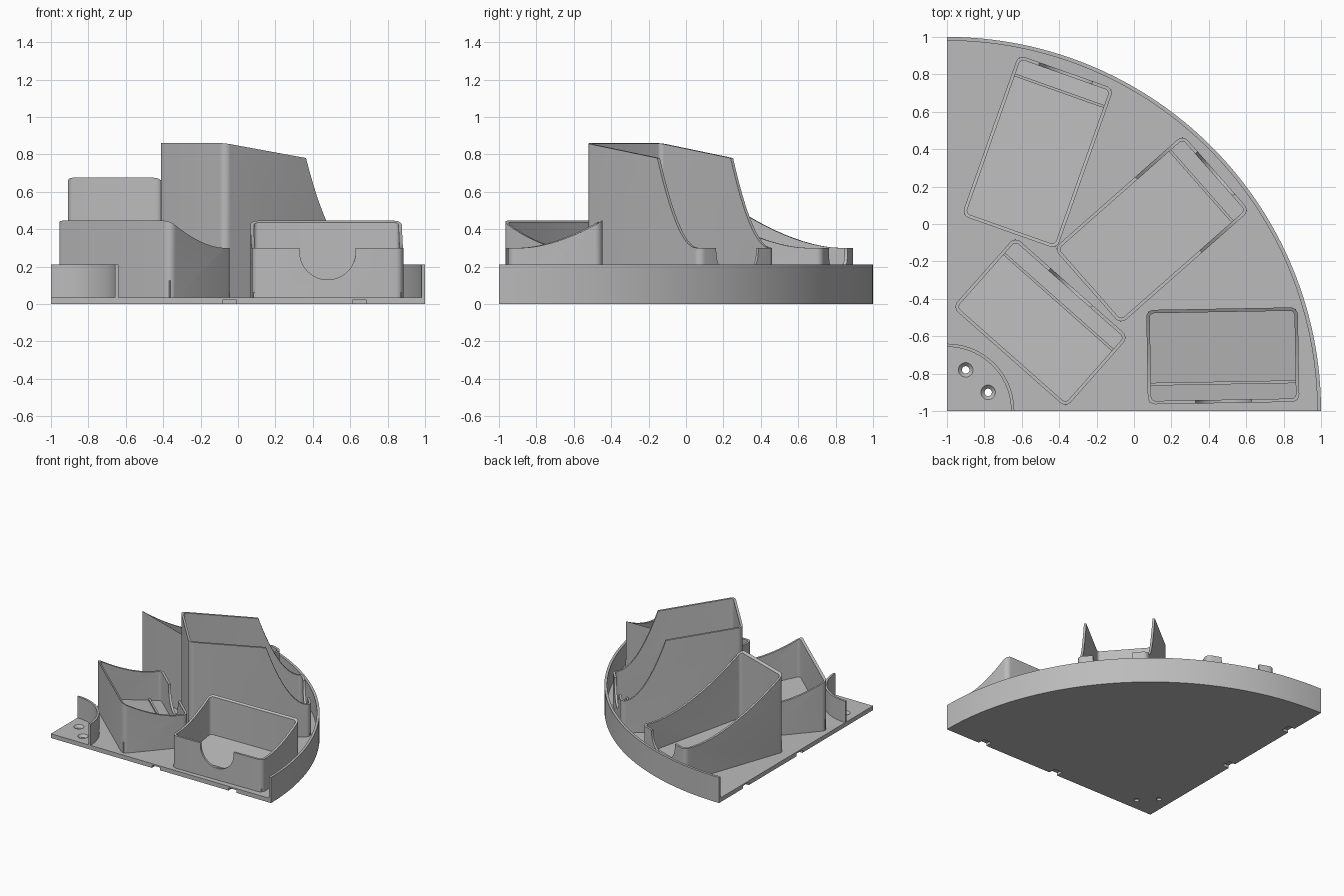
import bpy, bmesh
from math import sin, cos, pi, radians

if "Cube" in bpy.data.objects:
    bpy.data.objects.remove(bpy.data.objects["Cube"], do_unlink=True)

grey = bpy.data.materials.new("plain grey")
grey.use_nodes = True
GREY = (0.5, 0.5, 0.5, 1)
grey.diffuse_color = GREY
grey.node_tree.nodes["Principled BSDF"].inputs["Base Color"].default_value = GREY

PLATE = 0.035   # plate thickness
RIM = 0.21      # rim height
WALL = 0.018    # tray wall thickness
LIP = 0.30      # height of the low tray wall
parts = []


def prism(name, pts, lo, hi, axis="z", loc=(0, 0, 0), turn=0.0):
    """Extrude a 2D outline from lo to hi along an axis."""
    place = {"z": lambda a, b: (a, b, lo), "x": lambda a, b: (lo, a, b),
             "y": lambda a, b: (a, lo, b)}[axis]
    bm = bmesh.new()
    face = bm.faces.new([bm.verts.new(place(a, b)) for a, b in pts])
    out = bmesh.ops.extrude_face_region(bm, geom=[face])
    step = [(hi - lo) * (axis == k) for k in "xyz"]
    moved = [v for v in out["geom"] if isinstance(v, bmesh.types.BMVert)]
    bmesh.ops.translate(bm, vec=step, verts=moved)
    bmesh.ops.recalc_face_normals(bm, faces=bm.faces)
    return add(name, bm, loc, turn)


def add(name, bm, loc=(0, 0, 0), turn=0.0):
    me = bpy.data.meshes.new(name)
    bm.to_mesh(me)
    bm.free()
    me.materials.append(grey)
    ob = bpy.data.objects.new(name, me)
    ob.location = loc
    ob.rotation_euler.z = turn
    bpy.context.collection.objects.link(ob)
    return ob


def carve(ob, cutters):
    """Subtract the cutters, bake the result and remove the cutters."""
    for c in cutters:
        c.hide_render = True
        mod = ob.modifiers.new("cut", "BOOLEAN")
        mod.operation, mod.solver, mod.object = "DIFFERENCE", "EXACT", c
    bpy.context.view_layer.update()
    deps = bpy.context.evaluated_depsgraph_get()
    baked = bpy.data.meshes.new_from_object(ob.evaluated_get(deps))
    ob.modifiers.clear()
    ob.data = baked
    for c in cutters:
        bpy.data.objects.remove(c, do_unlink=True)
    parts.append(ob)


def arc(cx, cy, r, a0, a1, n):
    return [(cx + r * cos(radians(a0 + (a1 - a0) * i / n)),
             cy + r * sin(radians(a0 + (a1 - a0) * i / n))) for i in range(n + 1)]


def rounded(w, d, r):
    pts = []
    for k, (sx, sy) in enumerate([(1, 1), (-1, 1), (-1, -1), (1, -1)]):
        pts += arc(sx * (w / 2 - r), sy * (d / 2 - r), r, 90 * k, 90 * k + 90, 6)
    return pts


def ring(r0, r1, n):
    return arc(-1, -1, r1, 0, 90, n) + arc(-1, -1, r0, 90, 0, n)


# Quarter-round base plate with screw holes and edge clip recesses
plate = prism("base_plate", [(-1, -1)] + arc(-1, -1, 2, 0, 90, 64), 0, PLATE)
cuts = []
for x, y in [(-0.9, -0.78), (-0.78, -0.9)]:
    for r0, r1, z, h in [(0.02, 0.02, 0.015, 0.1), (0.018, 0.042, 0.026, 0.024)]:
        bm = bmesh.new()
        bmesh.ops.create_cone(bm, cap_ends=True, segments=24, radius1=r0, radius2=r1, depth=h)
        cuts.append(add("screw_hole", bm, (x, y, z)))
for p in (-0.045, 0.65):
    w, a, b = 0.037, -1.1, -0.94
    cuts.append(prism("clip_cut", [(p - w, a), (p + w, a), (p + w, b), (p - w, b)], -0.1, 0.022))
    cuts.append(prism("clip_cut", [(a, p - w), (b, p - w), (b, p + w), (a, p + w)], -0.1, 0.022))
carve(plate, cuts)

# Outer rim and small hub wall
parts.append(prism("outer_rim", ring(1.98, 2.0, 64), 0.0, RIM))
parts.append(prism("hub_wall", ring(0.343, 0.36, 24), PLATE - 0.005, RIM))


def swoop(d0, z0, d1, power):
    """Side wall edge falling in a hollow curve to the lip."""
    n = 16
    return [(d0 + (d1 - d0) * i / n, LIP + (z0 - LIP) * (1 - i / n) ** power)
            for i in range(n + 1)]


def tray(name, cx, cy, angle, w, depth, edge):
    """Open tray whose low, notched wall faces the given angle."""
    at = dict(loc=(cx, cy, 0), turn=radians(angle - 90))
    back, front = -depth / 2, depth / 2
    shell = prism(name + "_walls", rounded(w, depth, 0.04), PLATE - 0.005, 1, **at)
    cavity = prism("cavity", rounded(w - 2 * WALL, depth - 2 * WALL, 0.024), -0.1, 1.1, **at)
    edge = [(back + d, z) for d, z in edge]
    outline = [(back - 0.1, edge[0][1])] + edge + [(front + 0.1, LIP), (front + 0.1, 1.3),
                                                   (back - 0.1, 1.3)]
    above = prism("edge_cut", outline, -w, w, "x", **at)
    notch = prism("notch_cut", arc(0, 0.28, 0.15, 180, 360, 24) + [(0.15, 0.5), (-0.15, 0.5)],
                  front - 0.05, front + 0.1, "y", **at)
    carve(shell, [cavity, above, notch])
    # Sloping floor with a low cross ridge
    b, f, r = back + 0.009, front - 0.009, front - 0.1
    floor = [(b, PLATE - 0.005), (f, PLATE - 0.005), (f, 0.06), (r, 0.07), (r, 0.085),
             (r - 0.015, 0.085), (r - 0.015, 0.072), (b, 0.125)]
    half = w / 2 - 0.009
    parts.append(prism(name + "_floor", floor, -half, half, "x", **at))


# Two short trays, one medium tray and one tall tray
short = swoop(0, 0.445, 0.43, 1.7)
tray("right_short_tray", 0.475, -0.705, -89, 0.81, 0.505, short)
tray("hub_short_tray", -0.5, -0.525, 48.5, 0.81, 0.505, short)
tray("medium_tray", -0.515, 0.385, 70.5, 0.54, 0.91, swoop(0, 0.675, 0.82, 1.7))
tray("tall_tray", 0.095, -0.03, 41.4, 0.54, 0.92, [(0, 0.86)] + swoop(0.58, 0.78, 0.89, 1.9))

# Smooth the round walls and keep the corners crisp
bpy.ops.object.select_all(action="DESELECT")
for ob in parts:
    ob.select_set(True)
bpy.context.view_layer.objects.active = parts[0]
bpy.ops.object.shade_smooth_by_angle(angle=radians(30))
